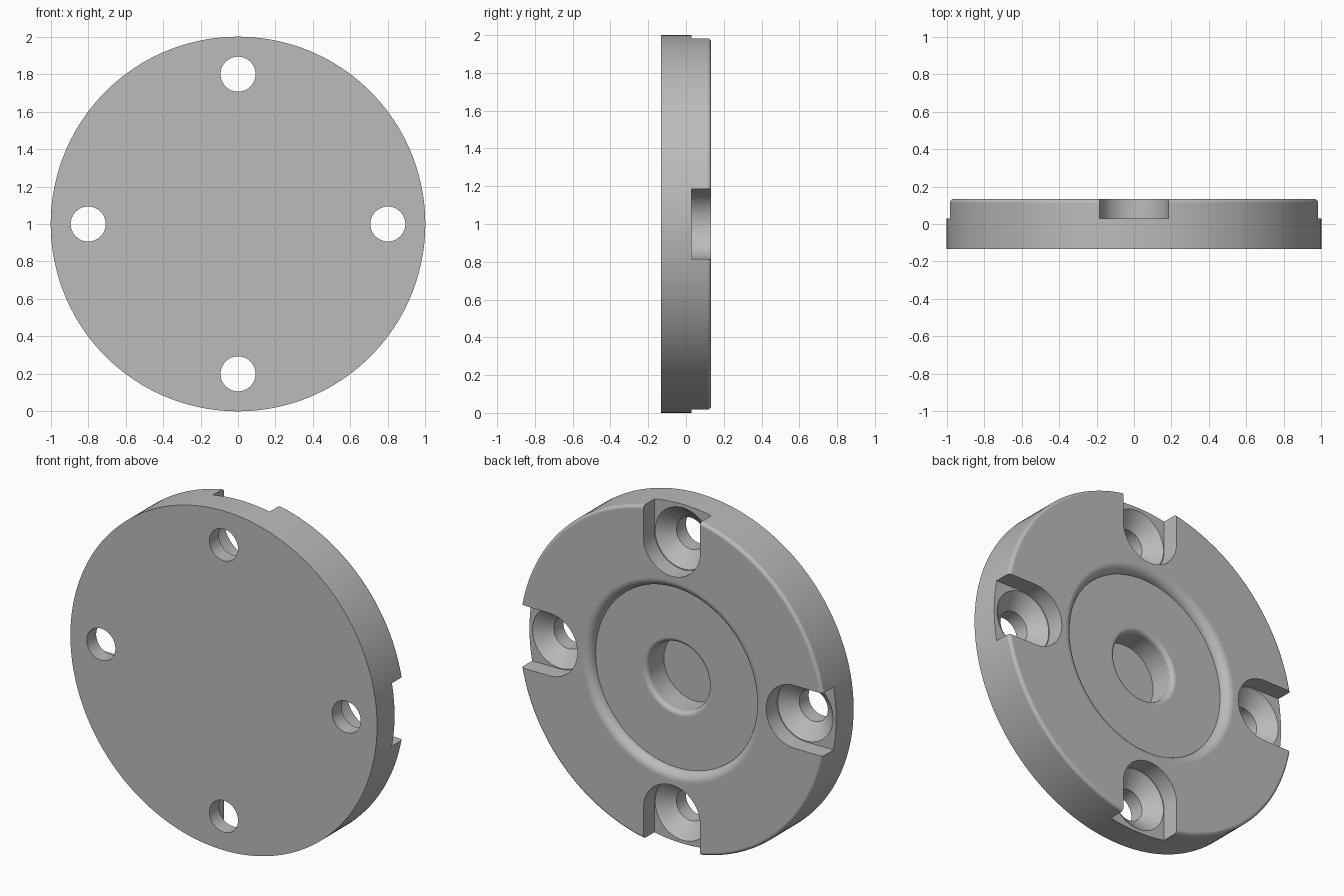
import bpy, bmesh
from math import pi, sin, cos
from mathutils import Matrix, Vector

cube = bpy.data.objects.get("Cube")
if cube:
    bpy.data.objects.remove(cube, do_unlink=True)

BACK, FRONT = 0.133, -0.133
HOLE_R, SLOT_R, SLOT_Y, PITCH = 0.0933, 0.185, 0.03, 0.8


def finish(bm, name):
    bmesh.ops.remove_doubles(bm, verts=bm.verts, dist=1e-5)
    bmesh.ops.recalc_face_normals(bm, faces=bm.faces)
    mesh = bpy.data.meshes.new(name)
    bm.to_mesh(mesh)
    bm.free()
    obj = bpy.data.objects.new(name, mesh)
    bpy.context.collection.objects.link(obj)
    return obj


def lathe(name, points, steps):
    """Spin (radius, y) points around the y axis."""
    bm = bmesh.new()
    verts = [bm.verts.new((r, y, 0)) for r, y in points]
    edges = [bm.edges.new(pair) for pair in zip(verts, verts[1:])]
    bmesh.ops.spin(bm, geom=verts + edges, cent=(0, 0, 0), axis=(0, 1, 0),
                   angle=2 * pi, steps=steps)
    return finish(bm, name)


def arc(r, y, radius, start, end, n=7):
    angles = [start + (end - start) * i / n for i in range(n + 1)]
    return [(r + radius * cos(a), y + radius * sin(a)) for a in angles]


def slot_cutter():
    """U-shaped pocket, rounded towards the centre and open at the rim."""
    outline = arc(PITCH, 0, SLOT_R, pi / 2, 3 * pi / 2, 32)
    outline += [(1.2, -SLOT_R), (1.2, SLOT_R)]
    bm = bmesh.new()
    face = bm.faces.new([bm.verts.new((x, SLOT_Y, z)) for x, z in outline])
    side = bmesh.ops.extrude_face_region(bm, geom=[face])
    moved = [v for v in side["geom"] if isinstance(v, bmesh.types.BMVert)]
    bmesh.ops.translate(bm, verts=moved, vec=(0, 0.3, 0))
    return finish(bm, "slot_cutter")


def cut(target, cutter):
    cutter.hide_render = True
    mod = target.modifiers.new("cut", 'BOOLEAN')
    mod.operation, mod.solver, mod.object = 'DIFFERENCE', 'EXACT', cutter
    bpy.ops.object.modifier_apply(modifier=mod.name)
    bpy.data.objects.remove(cutter, do_unlink=True)


# Disc with rounded rear rim, shallow recess and blind centre bore
rim, lip, edge = 0.02, 0.0533, 0.027
floor_y, bore_y = BACK - lip, -0.08
profile = [(0, FRONT), (1, FRONT)]
profile += arc(1 - rim, BACK - rim, rim, 0, pi / 2)
profile += arc(0.533 + lip, BACK - lip, lip, pi / 2, pi)
profile += arc(0.2 + edge, floor_y - edge, edge, pi / 2, pi)
profile += [(0.2, bore_y), (0, bore_y)]
disc = lathe("mounting_disc", profile, 160)
bpy.context.view_layer.objects.active = disc
disc.select_set(True)

# Four open slots with countersunk through holes
for i in range(4):
    turn = Matrix.Rotation(i * pi / 2, 4, 'Y')
    slot = slot_cutter()
    slot.matrix_world = turn
    cut(disc, slot)
    sink = lathe("countersink_cutter", [
        (0, -0.3), (HOLE_R, -0.3), (HOLE_R, -0.045),
        (0.18, SLOT_Y), (0.18, 0.3), (0, 0.3)], 64)
    sink.matrix_world = turn @ Matrix.Translation(Vector((PITCH, 0, 0)))
    cut(disc, sink)

# Colour, shading and placement
grey = bpy.data.materials.new("plain_grey")
grey.use_nodes = True
colour = (0.5, 0.5, 0.5, 1)
grey.diffuse_color = colour
grey.node_tree.nodes["Principled BSDF"].inputs["Base Color"].default_value = colour
disc.data.materials.clear()
disc.data.materials.append(grey)
for poly in disc.data.polygons:
    poly.material_index = 0
bpy.ops.object.shade_smooth_by_angle(angle=pi / 6)
weighted = disc.modifiers.new("weighted_normals", 'WEIGHTED_NORMAL')
weighted.keep_sharp = True
disc.location.z = 1
